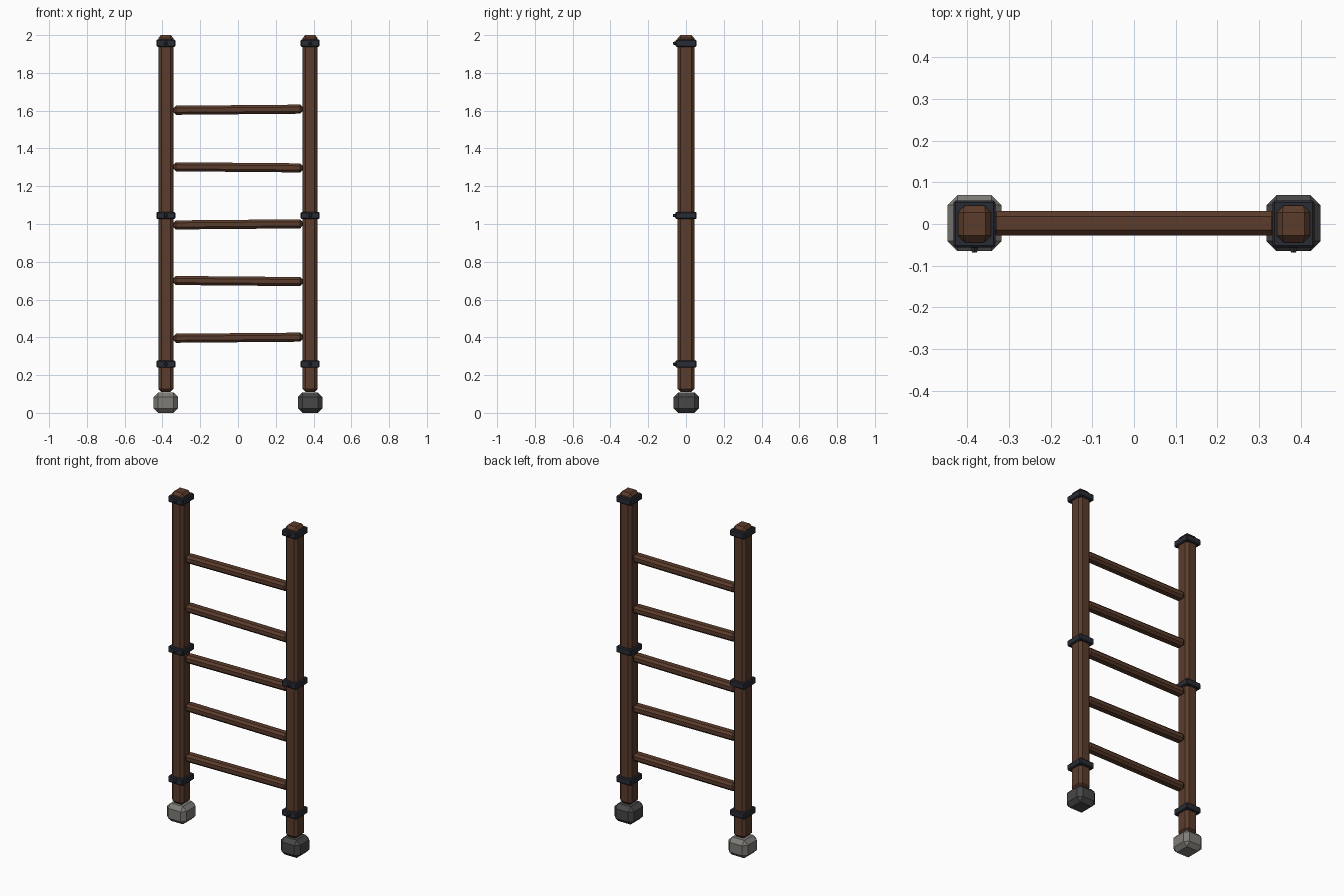
import bpy
import bmesh
from mathutils import Vector

cube = bpy.data.objects.get("Cube")
if cube:
    bpy.data.objects.remove(cube, do_unlink=True)


def material(name, colour):
    mat = bpy.data.materials.new(name)
    mat.use_nodes = True
    mat.diffuse_color = (*colour, 1)
    bsdf = mat.node_tree.nodes["Principled BSDF"]
    bsdf.inputs["Base Color"].default_value = (*colour, 1)
    bsdf.inputs["Roughness"].default_value = 0.9
    return mat


WOOD = material("brown_wood", (0.105, 0.045, 0.025))
IRON = material("dark_iron", (0.022, 0.025, 0.034))
PALE = material("pale_stone", (0.21, 0.20, 0.18))
DARK = material("dark_stone", (0.065, 0.063, 0.062))


def finish(bm, name, mat):
    bmesh.ops.recalc_face_normals(bm, faces=bm.faces)
    mesh = bpy.data.meshes.new(name)
    bm.to_mesh(mesh)
    bm.free()
    mesh.materials.append(mat)
    obj = bpy.data.objects.new(name, mesh)
    bpy.context.collection.objects.link(obj)
    return obj


def chamfered_box(name, centre, size, chamfer, mat):
    """Flat-shaded box with every edge cut once."""
    bm = bmesh.new()
    bmesh.ops.create_cube(bm, size=1)
    for v in bm.verts:
        v.co = Vector(a * b for a, b in zip(v.co, size)) + Vector(centre)
    bmesh.ops.bevel(bm, geom=bm.edges[:], offset=chamfer, segments=1,
                    profile=0.5, affect='EDGES')
    return finish(bm, name, mat)


def rivet(name, centre):
    """Small six-sided stud facing the front."""
    bm = bmesh.new()
    bmesh.ops.create_cone(bm, cap_ends=True, segments=6,
                          radius1=0.011, radius2=0.007, depth=0.016)
    for v in bm.verts:
        x, y, z = v.co
        v.co = Vector((x, -z, y)) + Vector(centre)
    return finish(bm, name, IRON)


# Uprights with stone feet and riveted iron bands
for side, sx, stone in (("right", -1, PALE), ("left", 1, DARK)):
    x = sx * 0.382
    post = chamfered_box(f"{side}_post", (x, 0, 1.055), (0.08, 0.088, 1.89), 0.016, WOOD)
    # Draw the top in to a shallow worn cap
    for v in post.data.vertices:
        if v.co.z > 1.99:
            v.co.x = x + (v.co.x - x) * 1.1
    chamfered_box(f"{side}_foot", (x, 0.002, 0.054), (0.13, 0.134, 0.108), 0.024, stone)
    for level, z in (("lower", 0.258), ("middle", 1.045), ("upper", 1.957)):
        chamfered_box(f"{side}_{level}_band", (x, 0, z), (0.1, 0.112, 0.038), 0.005, IRON)
        rivet(f"{side}_{level}_rivet", (x, -0.06, z))

# Rungs, each hewn slightly out of true
for i, z in enumerate((0.398, 0.698, 0.998, 1.3, 1.605)):
    tilt = 0.003 * (-1) ** i
    rung = chamfered_box(f"rung_{i + 1}", (0, 0.002, z), (0.684, 0.058, 0.048), 0.013, WOOD)
    for v in rung.data.vertices:
        v.co.z += tilt * v.co.x / 0.34
